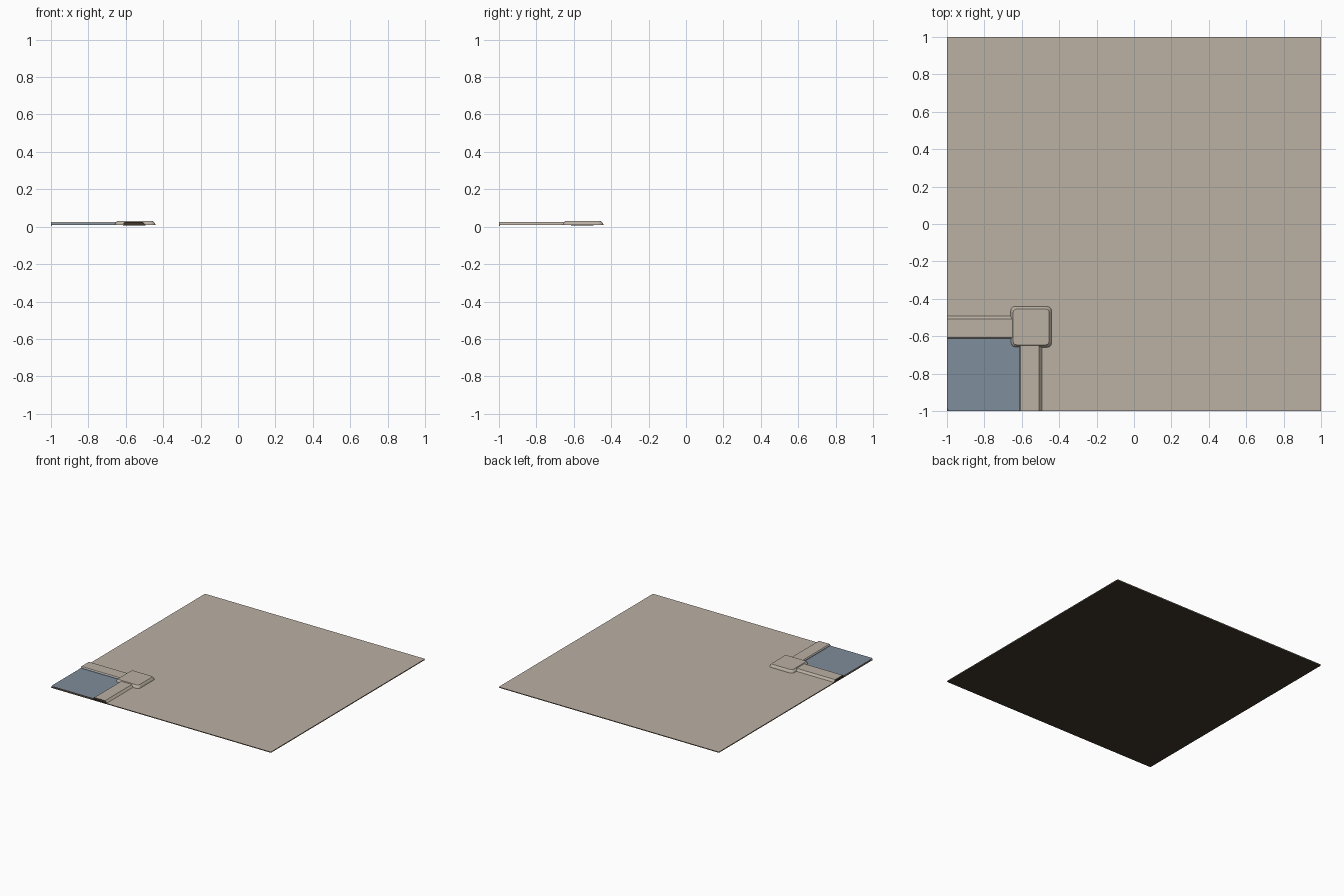
import bpy, bmesh, math

if "Cube" in bpy.data.objects:
    bpy.data.objects.remove(bpy.data.objects["Cube"])

BASE = 0.008    # height of the ground sheet
POOL = 0.013    # height of the basin floor
TOP = 0.030     # top of the corner post


def material(name, color):
    m = bpy.data.materials.new(name)
    m.diffuse_color = (*color, 1)
    m.use_nodes = True
    m.node_tree.nodes["Principled BSDF"].inputs["Base Color"].default_value = m.diffuse_color
    return m


STONE = material("warm_stone", (0.497, 0.440, 0.371))
BLUE = material("slate_blue", (0.212, 0.266, 0.328))
DARK = material("dark_underside", (0.053, 0.038, 0.024))


def sheet(name, faces, mats, blue_below=None, down=False):
    """Open surface from polygons; every face is turned to look up (or down)."""
    bm = bmesh.new()
    for pts in faces:
        bm.faces.new([bm.verts.new(p) for p in pts])
    bmesh.ops.remove_doubles(bm, verts=bm.verts, dist=1e-5)
    bm.normal_update()
    for f in bm.faces:
        if (f.normal.z < 0) != down:
            f.normal_flip()
        if blue_below and f.calc_center_median().z < blue_below:
            # only the inner slope, facing the basin, is blue
            if min(f.normal.x, f.normal.y) < -0.1:
                f.material_index = 1
    me = bpy.data.meshes.new(name)
    bm.to_mesh(me)
    bm.free()
    for m in mats:
        me.materials.append(m)
    ob = bpy.data.objects.new(name, me)
    bpy.context.collection.objects.link(ob)
    return ob


# Underside: dark sheet below the whole tile
sheet("underside", [[(-1, -1, 0), (1, -1, 0), (1, 1, 0), (-1, 1, 0)]], [DARK], down=True)

# Ground: flat sheet with one corner left open for the basin
c = -0.6
sheet("ground", [
    [(c, -1, BASE), (1, -1, BASE), (1, c, BASE), (c, c, BASE)],
    [(-1, c, BASE), (c, c, BASE), (1, c, BASE), (1, 1, BASE), (-1, 1, BASE)],
], [STONE])

# Basin floor with a small quarter-round dip at the tile corner
r, n = 0.014, 4
arc = [(-1 + r * math.cos(i * math.pi / 2 / n),
        -1 + r * math.sin(i * math.pi / 2 / n), POOL) for i in range(n + 1)]
dip = [[arc[i], arc[i + 1], (-1, -1, 0.004)] for i in range(n)]
sheet("basin_floor",
      [arc[::-1] + [(c, -1, POOL), (c, c, POOL), (-1, c, POOL)]] + dip, [BLUE])

# Two kerbs: one profile (across, height) swept along x and along y;
# the lower inner slope belongs to the blue basin
profile = [(-0.614, BASE), (-0.611, 0.019), (-0.606, 0.025),
           (-0.508, 0.025), (-0.493, BASE)]
for name, swap in (("kerb_along_x", False), ("kerb_along_y", True)):
    def place(x, y, z):
        return (y, x, z) if swap else (x, y, z)
    quads = [[place(-1, a, za), place(-0.55, a, za),
              place(-0.55, b, zb), place(-1, b, zb)]
             for (a, za), (b, zb) in zip(profile, profile[1:])]
    sheet(name, quads, [STONE, BLUE], blue_below=0.016)
    # dark cut face where the kerb meets the tile edge
    sheet(name + "_end", [[place(-0.999, a, z - 0.0005) for a, z in profile]], [DARK])


# Corner post: rounded square rings tapering up to a flat cap
def ring(half, rad, z, steps=3, mid=-0.55):
    pts = []
    for k, (sx, sy) in enumerate([(1, 1), (-1, 1), (-1, -1), (1, -1)]):
        for i in range(steps + 1):
            t = math.pi / 2 * (k + i / steps)
            pts.append((mid + sx * (half - rad) + rad * math.cos(t),
                        mid + sy * (half - rad) + rad * math.sin(t), z))
    return pts


rings = [ring(0.110, 0.026, BASE), ring(0.106, 0.024, 0.018), ring(0.096, 0.018, TOP)]
faces = [rings[-1]]
for lo, hi in zip(rings, rings[1:]):
    k = len(lo)
    faces += [[lo[i], lo[(i + 1) % k], hi[(i + 1) % k], hi[i]] for i in range(k)]
sheet("corner_post", faces, [STONE])
